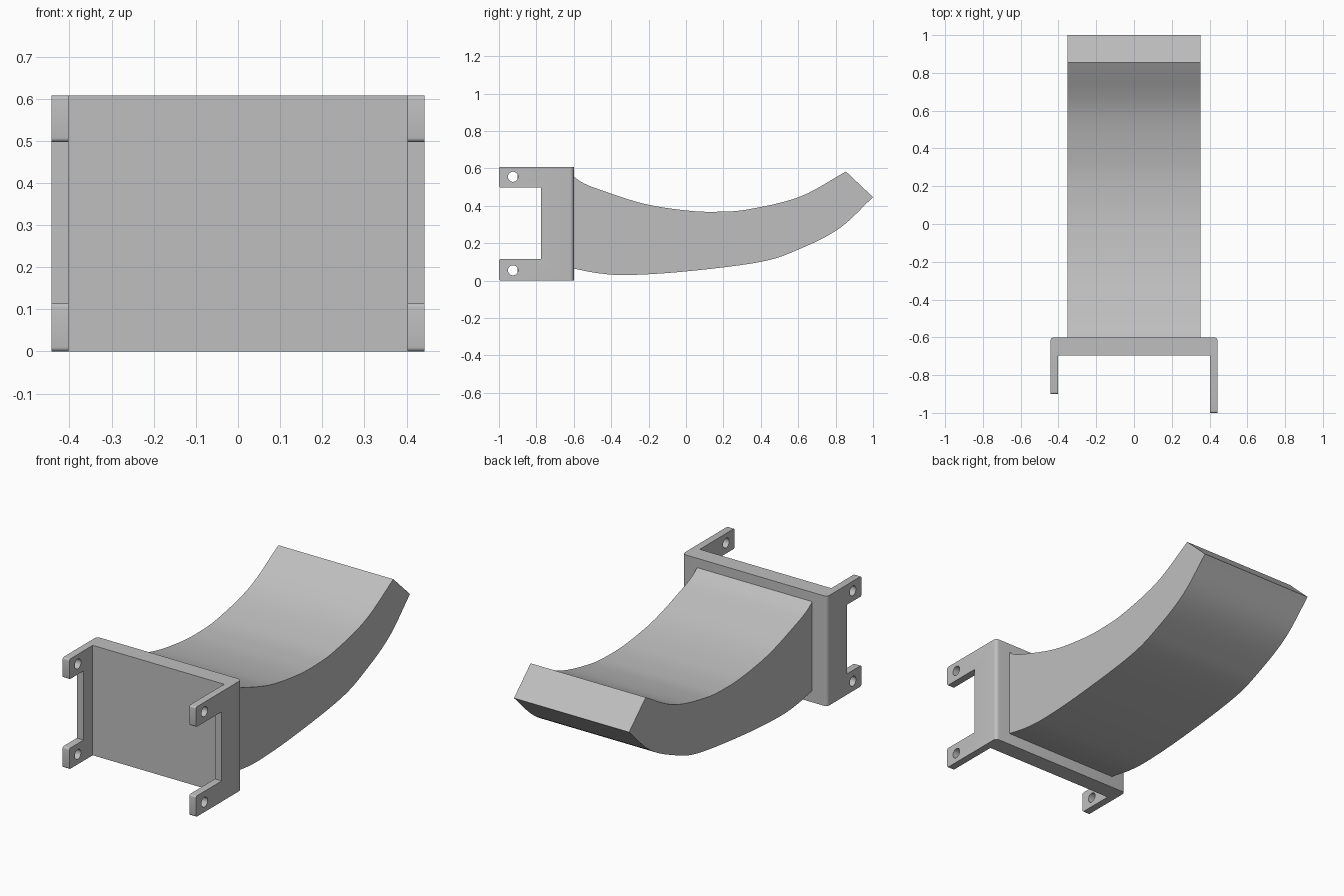
import bpy, bmesh, math
from mathutils import Vector, Matrix

if "Cube" in bpy.data.objects:
    bpy.data.objects.remove(bpy.data.objects["Cube"])

grey = bpy.data.materials.new("plain grey")
grey.use_nodes = True
grey.diffuse_color = (0.52, 0.52, 0.52, 1)
grey.node_tree.nodes["Principled BSDF"].inputs["Base Color"].default_value = (0.52, 0.52, 0.52, 1)


def add_object(name, bm):
    bmesh.ops.recalc_face_normals(bm, faces=bm.faces)
    mesh = bpy.data.meshes.new(name)
    bm.to_mesh(mesh)
    bm.free()
    mesh.materials.append(grey)
    obj = bpy.data.objects.new(name, mesh)
    bpy.context.collection.objects.link(obj)
    return obj


def extrude(name, outline, offset):
    """Fill a flat outline and extrude it into a closed solid."""
    bm = bmesh.new()
    face = bm.faces.new([bm.verts.new(p) for p in outline])
    new = bmesh.ops.extrude_face_region(bm, geom=[face])["geom"]
    verts = [v for v in new if isinstance(v, bmesh.types.BMVert)]
    bmesh.ops.translate(bm, verts=verts, vec=offset)
    return add_object(name, bm)


def cut(obj, cutter):
    """Subtract a cutter, keep the result and remove the cutter."""
    mod = obj.modifiers.new("cut", 'BOOLEAN')
    mod.operation, mod.solver, mod.object = 'DIFFERENCE', 'EXACT', cutter
    graph = bpy.context.evaluated_depsgraph_get()
    mesh = bpy.data.meshes.new_from_object(obj.evaluated_get(graph))
    obj.modifiers.clear()
    obj.data = mesh
    bpy.data.objects.remove(cutter)


def round_edges(obj, rule, radius):
    bm = bmesh.new()
    bm.from_mesh(obj.data)
    edges = [e for e in bm.edges if rule(e.verts[0].co, e.verts[1].co)]
    bmesh.ops.bevel(bm, geom=edges, offset=radius, segments=4, profile=0.5, affect='EDGES')
    bm.to_mesh(obj.data)
    bm.free()


def smooth(obj):
    bpy.ops.object.select_all(action='DESELECT')
    obj.select_set(True)
    bpy.context.view_layer.objects.active = obj
    bpy.ops.object.shade_smooth_by_angle(angle=math.radians(30))


def curve(points, steps=6):
    """Smooth curve through the given points."""
    pts = [Vector(p) for p in points]
    pts = [2 * pts[0] - pts[1]] + pts + [2 * pts[-1] - pts[-2]]
    out = []
    for a, b, c, d in zip(pts, pts[1:], pts[2:], pts[3:]):
        for i in range(steps):
            t = i / steps
            out.append(0.5 * (2 * b + (c - a) * t + (2 * a - 5 * b + 4 * c - d) * t ** 2
                              + (3 * b - a - 3 * c + d) * t ** 3))
    return out + [pts[-2]]


# Mounting bracket: U-shaped plate with one arm longer than the other
HEIGHT, OUT, IN, BACK, FRONT = 0.608, 0.443, 0.402, -0.6, -0.695
TIPS = {-1: -0.9, 1: -1.0}
plan = [(-OUT, BACK), (-OUT, TIPS[-1]), (-IN, TIPS[-1]), (-IN, FRONT),
        (IN, FRONT), (IN, TIPS[1]), (OUT, TIPS[1]), (OUT, BACK)]
bracket = extrude("mounting_bracket", [(x, y, 0) for x, y in plan], (0, 0, HEIGHT))
round_edges(bracket, lambda a, b: abs(a.z - b.z) > 0.5 and min(a.y, b.y) > BACK - 0.01
            and abs(a.x) > IN, 0.02)

# Notch that splits each arm into two prongs
notch = [(-0.6, -1.2, 0.115), (-0.6, -0.775, 0.115), (-0.6, -0.775, 0.497), (-0.6, -1.2, 0.497)]
cut(bracket, extrude("notch_cutter", notch, (1.2, 0, 0)))

# Softened prong tips
round_edges(bracket, lambda a, b: abs(a.x - b.x) > 0.02 and abs(a.z - b.z) < 0.001
            and max(a.y, b.y) < -0.85, 0.01)

# Bolt holes through the prongs
for side, tip in TIPS.items():
    for z in (0.055, 0.555):
        bm = bmesh.new()
        place = Matrix.Translation((side * 0.42, tip + 0.075, z)) @ Matrix.Rotation(math.pi / 2, 4, 'Y')
        bmesh.ops.create_cone(bm, cap_ends=True, segments=32, radius1=0.027, radius2=0.027,
                              depth=0.2, matrix=place)
        cut(bracket, add_object("hole_cutter", bm))
smooth(bracket)

# Curved solid arm sweeping up behind the bracket
top = curve([(-0.605, 0.56), (-0.55, 0.522), (-0.46, 0.486), (-0.23, 0.412), (0, 0.375),
             (0.166, 0.368), (0.34, 0.382), (0.61, 0.449), (0.855, 0.583)])
bottom = curve([(-0.605, 0.065), (-0.46, 0.038), (-0.3, 0.03), (0, 0.049), (0.4, 0.1),
                (0.61, 0.17), (0.82, 0.279), (1.0, 0.446)])
outline = [(-0.352, p.x, p.y) for p in top + bottom[::-1]]
smooth(extrude("curved_arm", outline, (0.704, 0, 0)))
